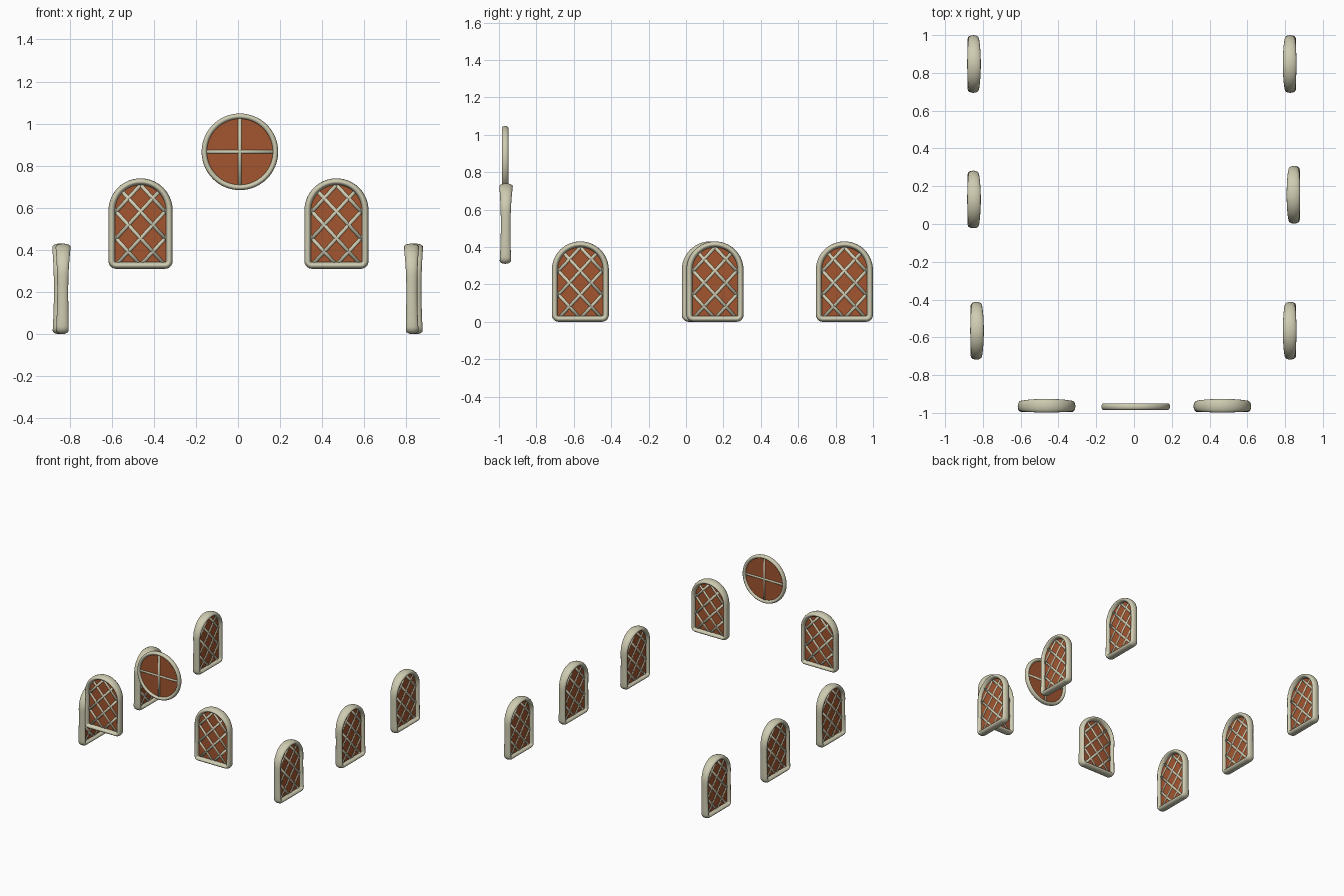
import bpy, bmesh, math
from mathutils import Vector

if "Cube" in bpy.data.objects:
    bpy.data.objects.remove(bpy.data.objects["Cube"])


def material(name, rgb):
    m = bpy.data.materials.new(name)
    m.diffuse_color = (*rgb, 1)
    m.use_nodes = True
    m.node_tree.nodes["Principled BSDF"].inputs["Base Color"].default_value = m.diffuse_color
    return m


CREAM = material("cream_frame", (0.62, 0.60, 0.44))
RUST = material("rust_glass", (0.36, 0.092, 0.03))


def finish(bm, name, mat, smooth=True):
    bmesh.ops.recalc_face_normals(bm, faces=bm.faces[:])
    me = bpy.data.meshes.new(name)
    bm.to_mesh(me)
    bm.free()
    me.materials.append(mat)
    for p in me.polygons:
        p.use_smooth = smooth
    return me


def arc(cx, cz, r, a0, a1, n):
    return [Vector((cx + r * math.cos(math.radians(a0 + (a1 - a0) * i / n)), 0,
                    cz + r * math.sin(math.radians(a0 + (a1 - a0) * i / n))))
            for i in range(n + 1)]


def sweep(path, half_width, depth_at, name):
    """Closed elliptical moulding; depth_at(z) gives half depth and offset."""
    bm = bmesh.new()
    n, sides, rings = len(path), 16, []
    for i, p in enumerate(path):
        t = (path[(i + 1) % n] - path[i - 1]).normalized()
        out = Vector((t.z, 0, -t.x))
        d, off = depth_at(p.z)
        rings.append([bm.verts.new(p + out * half_width * math.cos(a)
                                   + Vector((0, off + d * math.sin(a), 0)))
                      for a in (2 * math.pi * k / sides for k in range(sides))])
    for i in range(n):
        a, b = rings[i], rings[(i + 1) % n]
        for k in range(sides):
            j = (k + 1) % sides
            bm.faces.new((a[k], a[j], b[j], b[k]))
    return finish(bm, name, CREAM)


def panel(path, thick, name):
    bm = bmesh.new()
    f = bm.faces.new([bm.verts.new(p + Vector((0, -thick / 2, 0))) for p in path])
    ext = bmesh.ops.extrude_face_region(bm, geom=[f], use_keep_orig=True)["geom"]
    verts = [v for v in ext if isinstance(v, bmesh.types.BMVert)]
    bmesh.ops.translate(bm, verts=verts, vec=(0, thick, 0))
    return finish(bm, name, RUST, False)


def bars(segments, r, name):
    bm = bmesh.new()
    for a, b in segments:
        d = b - a
        new = bmesh.ops.create_cone(bm, segments=12, radius1=r, radius2=r,
                                    depth=d.length, cap_ends=True)["verts"]
        bmesh.ops.rotate(bm, verts=new, cent=(0, 0, 0),
                         matrix=Vector((0, 0, 1)).rotation_difference(d).to_matrix())
        bmesh.ops.translate(bm, verts=new, vec=(a + b) / 2)
    return finish(bm, name, CREAM)


# Arched window outline (centre line of the frame), base at z = 0
HW, Z0, Z1, RC = 0.1365, 0.016, 0.414, 0.02
SPRING = Z1 - HW
right = [Vector((HW, 0, Z0 + RC + (SPRING - Z0 - RC) * i / 8)) for i in range(1, 8)]
left = [Vector((-p.x, 0, p.z)) for p in reversed(right)]
arch = (arc(HW - RC, Z0 + RC, RC, -90, 0, 5) + right + arc(0, SPRING, HW, 0, 180, 28)
        + left + arc(-HW + RC, Z0 + RC, RC, 180, 270, 5))


# Frame is deepest at the crown, slimmest half way down
def arch_depth(z):
    s = (z - Z0) / (Z1 - Z0)
    if s > 0.5:
        k = ((s - 0.5) * 2) ** 2
        return 0.026 + 0.010 * k, 0.002 * k
    k = ((0.5 - s) * 2) ** 2
    return 0.026 + 0.004 * k, -0.002 * k


def inside(p):
    if p.z > SPRING:
        return math.hypot(p.x, p.z - SPRING) < HW
    return abs(p.x) < HW and p.z > Z0


# Diagonal lattice bars clipped to the arch
lattice = []
for c in (0.018, 0.145, 0.272, 0.399):
    for sgn in (1, -1):
        pts = [Vector((x, 0, c + sgn * 1.09 * x))
               for x in (i * 0.002 for i in range(-70, 71))]
        pts = [p for p in pts if inside(p)]
        if len(pts) > 8:
            lattice.append((pts[0], pts[-1]))

arch_parts = {
    "arch_frame": sweep(arch, 0.016, arch_depth, "arch_frame"),
    "arch_glass": panel(arch, 0.012, "arch_glass"),
    "arch_lattice": bars(lattice, 0.0105, "arch_lattice"),
}

# Round window with a cross
RR = 0.169
circle = arc(0, 0, RR, 0, 360, 64)[:-1]
round_parts = {
    "round_frame": sweep(circle, 0.013, lambda z: (0.018, 0), "round_frame"),
    "round_glass": panel(circle, 0.010, "round_glass"),
    "round_cross": bars([(Vector((-RR, 0, 0)), Vector((RR, 0, 0))),
                         (Vector((0, 0, -RR)), Vector((0, 0, RR)))], 0.0095, "round_cross"),
}


def place(parts, prefix, loc, turn=0):
    for name, me in parts.items():
        ob = bpy.data.objects.new(prefix + "_" + name, me)
        ob.location = loc
        ob.rotation_euler = (0, 0, math.radians(turn))
        bpy.context.collection.objects.link(ob)


# Front wall windows
place(arch_parts, "front_left", (-0.463, -0.964, 0.31))
place(arch_parts, "front_right", (0.468, -0.964, 0.31))
place(round_parts, "front_top", (0.009, -0.967, 0.866))

# Side wall windows, three on each side
for i, (xl, yl, xr, yr) in enumerate([(-0.833, -0.565, 0.826, -0.565),
                                      (-0.849, 0.130, 0.846, 0.155),
                                      (-0.849, 0.847, 0.826, 0.847)]):
    place(arch_parts, f"left_{i + 1}", (xl, yl, 0), -90)
    place(arch_parts, f"right_{i + 1}", (xr, yr, 0), 90)
